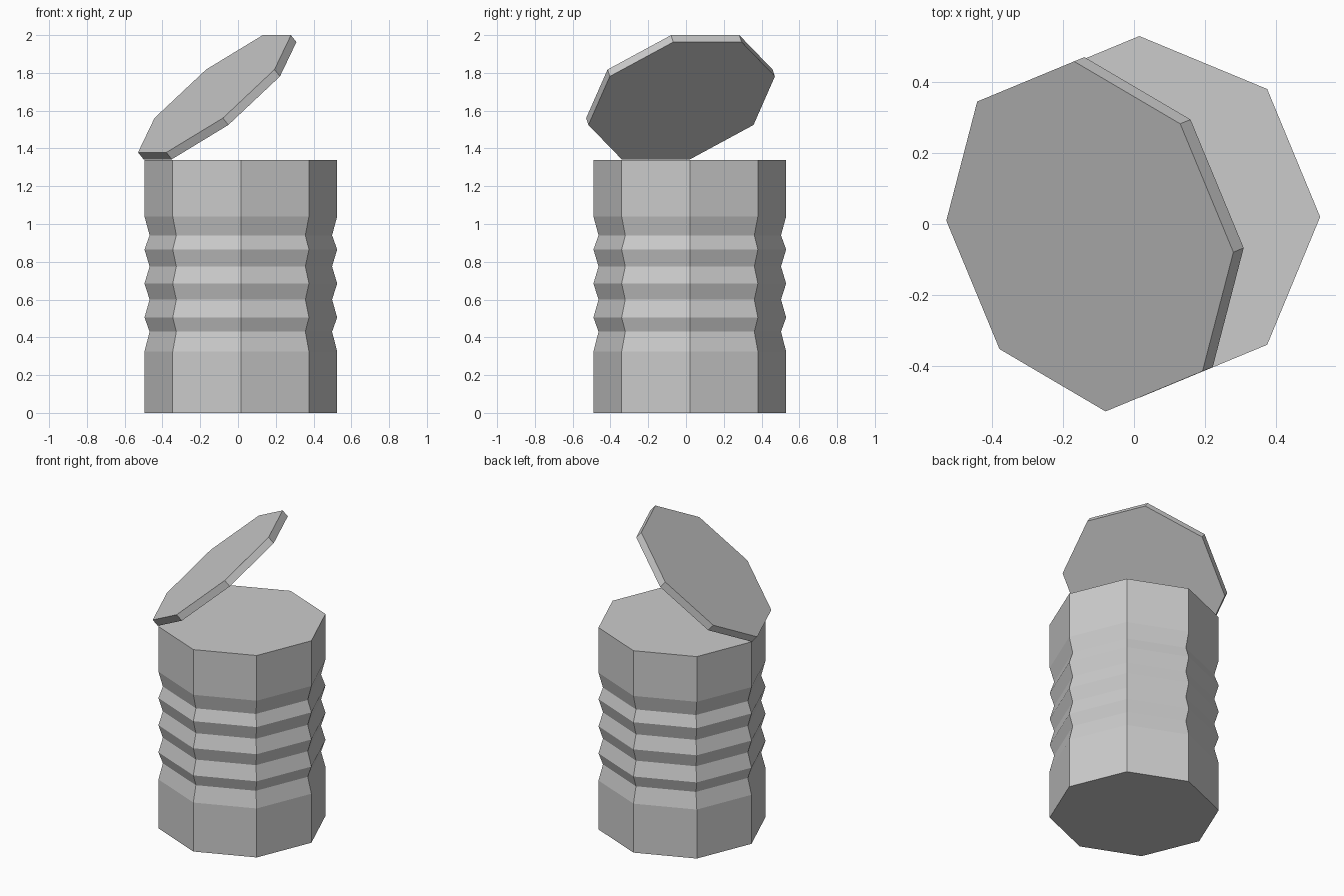
import bpy, bmesh
from math import cos, sin, pi, radians
from mathutils import Matrix

if "Cube" in bpy.data.objects:
    bpy.data.objects.remove(bpy.data.objects["Cube"])

SIDES = 8
R, R_IN = 0.51, 0.483


def lathe(name, profile, phase=0.0, matrix=Matrix()):
    """Closed low-poly solid from (radius, z) rings."""
    bm = bmesh.new()
    rings = [[bm.verts.new((r * cos(phase + 2 * pi * i / SIDES),
                            r * sin(phase + 2 * pi * i / SIDES), z))
              for i in range(SIDES)] for r, z in profile]
    for a, b in zip(rings, rings[1:]):
        for i in range(SIDES):
            j = (i + 1) % SIDES
            bm.faces.new((a[i], a[j], b[j], b[i]))
    bm.faces.new(rings[0][::-1])
    bm.faces.new(rings[-1])
    mesh = bpy.data.meshes.new(name)
    bm.to_mesh(mesh)
    bm.free()
    obj = bpy.data.objects.new(name, mesh)
    obj.matrix_world = matrix
    bpy.context.collection.objects.link(obj)
    return obj


# Can body with ridged waist: radii alternate between outer and inner
ridge_z = [0.325, 0.43, 0.505, 0.60, 0.685, 0.775, 0.865, 0.94, 1.04]
ridges = [(R_IN if i % 2 else R, z) for i, z in enumerate(ridge_z)]
lathe("can_body", [(R, 0)] + ridges + [(R, 1.34)],
      matrix=Matrix.Translation((0.015, 0.02, 0)))

# Opened lid, tilted up about one edge of the rim
T = 0.048
tilt = (Matrix.Translation((-0.11, -0.029, 1.671))
        @ Matrix.Rotation(radians(22.5), 4, 'Z')
        @ Matrix.Rotation(radians(-41), 4, 'Y'))
lathe("open_lid", [(0.512, -T / 2), (0.512, T / 2)], radians(22.5), tilt)
